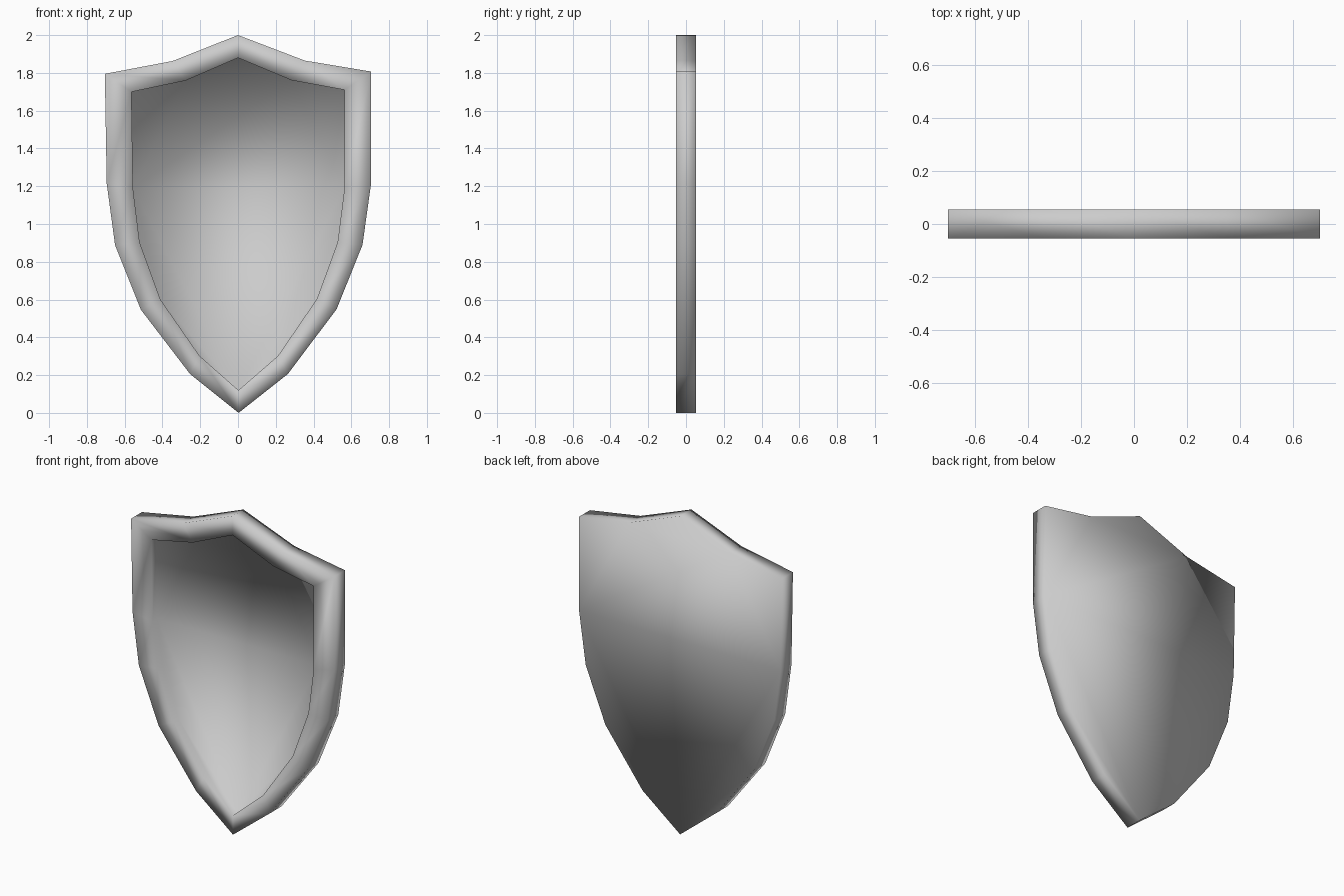
import bpy, bmesh

if "Cube" in bpy.data.objects:
    bpy.data.objects.remove(bpy.data.objects["Cube"])

HALF = 0.054      # half thickness of the shield
RECESS = 0.05     # depth of the sunken front panel

# outline (x, z), clockwise from the top peak, slightly uneven as hand-made
OUTLINE = [(0, 2.0), (0.354, 1.865), (0.705, 1.807), (0.705, 1.217),
           (0.659, 0.889), (0.522, 0.549), (0.264, 0.206), (0.003, 0),
           (-0.254, 0.206), (-0.514, 0.546), (-0.651, 0.889),
           (-0.695, 1.214), (-0.705, 1.795), (-0.346, 1.863)]
# inner outline is the outer one scaled about its middle
INNER = [(x * 0.80, 1 + (z - 1) * 0.88) for x, z in OUTLINE]

bm = bmesh.new()


def ring(points, y):
    return [bm.verts.new((x, y, z)) for x, z in points]


def bridge(a, b):
    n = len(a)
    for i in range(n):
        j = (i + 1) % n
        bm.faces.new((a[i], a[j], b[j], b[i]))


# back outline -> edge wall -> front rim -> recess wall
rings = [ring(OUTLINE, HALF), ring(OUTLINE, -HALF),
         ring(INNER, -HALF), ring(INNER, -HALF + RECESS)]
for a, b in zip(rings, rings[1:]):
    bridge(a, b)

# flat back and sunken front panel
bm.faces.new(rings[0])
bm.faces.new(rings[-1])
bmesh.ops.recalc_face_normals(bm, faces=bm.faces)
for f in bm.faces:
    f.smooth = True

mesh = bpy.data.meshes.new("shield")
bm.to_mesh(mesh)
bm.free()
shield = bpy.data.objects.new("shield", mesh)
bpy.context.collection.objects.link(shield)
